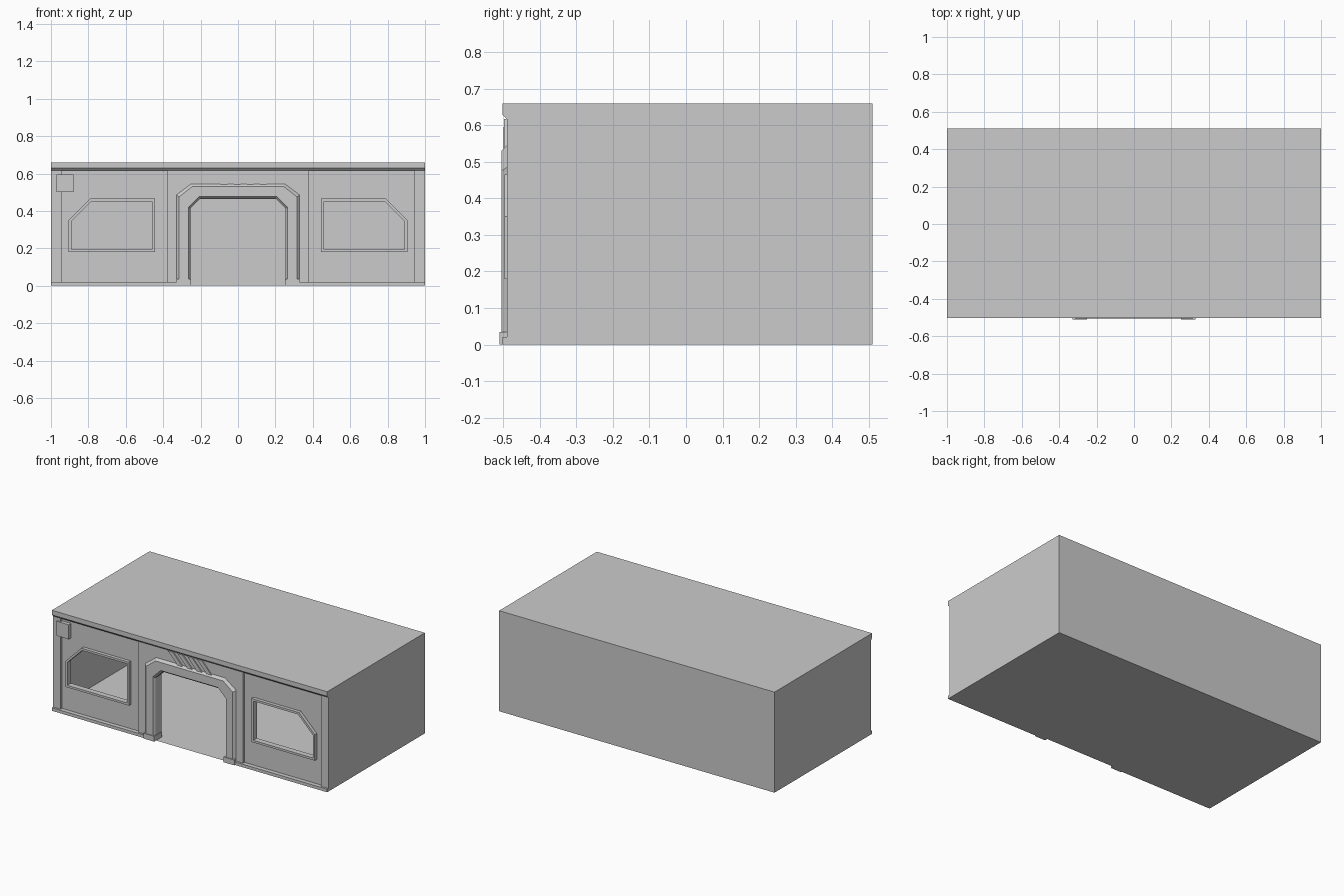
import bpy
import bmesh

if "Cube" in bpy.data.objects:
    bpy.data.objects.remove(bpy.data.objects["Cube"], do_unlink=True)

grey = bpy.data.materials.new("plain grey")
grey.use_nodes = True
COLOUR = (0.6, 0.6, 0.6, 1)
grey.diffuse_color = COLOUR
grey.node_tree.nodes["Principled BSDF"].inputs["Base Color"].default_value = COLOUR

WALL, PANEL, TRIM = -0.475, -0.49, -0.503
TOP, BACK = 0.66, 0.51


def finish(name, bm):
    bmesh.ops.recalc_face_normals(bm, faces=bm.faces)
    mesh = bpy.data.meshes.new(name)
    bm.to_mesh(mesh)
    bm.free()
    mesh.materials.append(grey)
    obj = bpy.data.objects.new(name, mesh)
    bpy.context.collection.objects.link(obj)
    return obj


def loft(name, loops, closed=True, caps=False):
    """Bridge matching loops of points, optionally capping the ends."""
    bm = bmesh.new()
    rows = [[bm.verts.new(p) for p in loop] for loop in loops]
    count = len(rows[0])
    for a, b in zip(rows, rows[1:]):
        for i in range(count if closed else count - 1):
            j = (i + 1) % count
            bm.faces.new((a[i], a[j], b[j], b[i]))
    if caps:
        bm.faces.new(rows[0])
        bm.faces.new(rows[-1])
    return finish(name, bm)


def at(points, y):
    return [(x, y, z) for x, z in points]


def prism(name, points, front, back=WALL + 0.01):
    return loft(name, [at(points, front), at(points, back)], caps=True)


def box(name, x0, x1, z0, z1, front, back=WALL + 0.01):
    return prism(name, [(x0, z0), (x1, z0), (x1, z1), (x0, z1)], front, back)


def arch(half, top, side, shoulder):
    """Doorway outline with chamfered upper corners, from left foot to right."""
    return [(-half, 0), (-half, side), (-shoulder, top),
            (shoulder, top), (half, side), (half, 0)]


def window(side, inset):
    """Window outline with its outer upper corner cut off."""
    near, far, low, high = 0.445 + inset, 0.905 - inset, 0.18 + inset, 0.465 - inset
    cut = 0.115 - inset * 0.6
    pts = [(near, low), (far, low), (far, high - cut), (far - cut, high), (near, high)]
    return [(side * x, z) for x, z in pts]


# Hollow room, open at the front
bm = bmesh.new()
bmesh.ops.create_cube(bm, size=1)
for v in bm.verts:
    v.co = (v.co.x * 2, BACK if v.co.y > 0 else PANEL, TOP if v.co.z > 0 else 0)
front_faces = [f for f in bm.faces if f.calc_center_median().y < PANEL + 0.01]
bmesh.ops.delete(bm, geom=front_faces, context="FACES_ONLY")
finish("room_shell", bm)

# Front wall with door and window openings
door_gap = arch(0.29, 0.505, 0.45, 0.225)
bm = bmesh.new()
outline = [(-1, 0)] + door_gap + [(1, 0), (1, TOP), (-1, TOP)]
for loop in (outline, window(1, 0.01), window(-1, 0.01)):
    verts = [bm.verts.new(p) for p in at(loop, WALL)]
    for i, v in enumerate(verts):
        bm.edges.new((v, verts[i - 1]))
bmesh.ops.triangle_fill(bm, edges=bm.edges[:], use_beauty=True, normal=(0, -1, 0))
wall = finish("front_wall", bm)
if wall.data.polygons[0].normal.y > 0:
    wall.data.flip_normals()
thick = wall.modifiers.new("thickness", "SOLIDIFY")
thick.thickness = 0.012
thick.offset = -1

# Raised panel around the door
prism("centre_panel", [(-0.38, 0)] + door_gap + [(0.38, 0), (0.38, 0.62), (-0.38, 0.62)], PANEL)

# Door surround with bevelled edges
loft("door_frame", [
    at(arch(0.33, 0.545, 0.485, 0.25), PANEL + 0.01),
    at(arch(0.33, 0.545, 0.485, 0.25), PANEL),
    at(arch(0.315, 0.53, 0.475, 0.245), -0.505),
    at(arch(0.265, 0.477, 0.42, 0.208), -0.505),
    at(arch(0.255, 0.465, 0.412, 0.202), -0.49),
    at(arch(0.255, 0.465, 0.412, 0.202), -0.43),
    at(arch(0.29, 0.505, 0.45, 0.225), -0.43),
    at(arch(0.29, 0.505, 0.45, 0.225), WALL),
], closed=False)

# Mirrored parts
for name, s in (("left", 1), ("right", -1)):
    loft(name + "_window_frame", [
        at(window(s, 0), WALL + 0.005),
        at(window(s, 0), -0.497),
        at(window(s, 0.014), -0.497),
        at(window(s, 0.014), -0.46),
    ])
    box(name + "_corner_pilaster", s * 0.945, s * 1, 0, 0.62, PANEL)
    box(name + "_base_trim", s * 0.325, s * 1, 0, 0.02, TRIM)
    box(name + "_door_foot", s * 0.252, s * 0.33, 0, 0.035, -0.51, -0.43)

# Cornice with a sloping underside
profile = [(WALL, TOP), (TRIM, TOP), (TRIM, 0.63), (PANEL + 0.002, 0.615), (WALL, 0.615)]
loft("cornice", [[(x, y, z) for y, z in profile] for x in (-1, 1)], caps=True)

# Slanted slats above the door
for i in range(4):
    x = -0.16 + 0.07 * i
    prism("slanted_slat_%d" % (i + 1),
          [(x, 0.617), (x + 0.035, 0.617), (x + 0.105, 0.54), (x + 0.07, 0.54)], -0.498)

# Square wall plate
box("wall_plate", -0.97, -0.88, 0.5, 0.595, -0.499)
